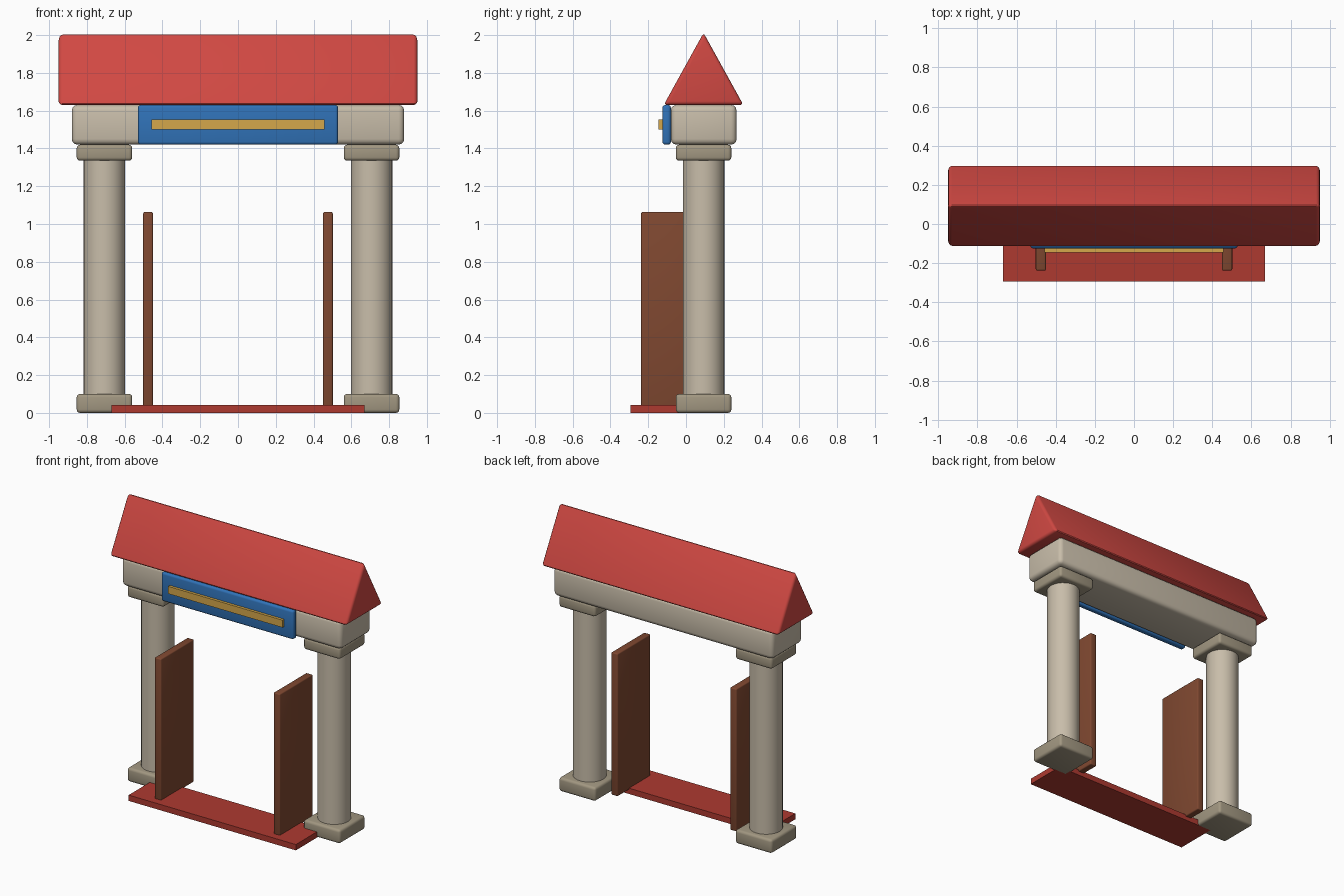
import bpy
import bmesh
import math

if "Cube" in bpy.data.objects:
    bpy.data.objects.remove(bpy.data.objects["Cube"])

YC = 0.093  # depth centre of the columns, beam and roof


def material(name, rgb):
    m = bpy.data.materials.new(name)
    m.diffuse_color = (*rgb, 1)
    m.use_nodes = True
    m.node_tree.nodes["Principled BSDF"].inputs["Base Color"].default_value = m.diffuse_color
    return m


STONE = material("stone", (0.58, 0.51, 0.40))
TRIM = material("dark_stone", (0.36, 0.31, 0.22))
RED = material("roof_red", (0.63, 0.065, 0.055))
MAT_RED = material("mat_red", (0.42, 0.042, 0.03))
BLUE = material("sign_blue", (0.03, 0.17, 0.48))
GOLD = material("gold", (0.66, 0.39, 0.07))
WOOD = material("wood", (0.215, 0.065, 0.03))


def finish(obj, name, mat, bevel=0.0):
    obj.name = name
    obj.data.materials.append(mat)
    bpy.ops.object.select_all(action='DESELECT')
    obj.select_set(True)
    bpy.context.view_layer.objects.active = obj
    if bevel:
        mod = obj.modifiers.new("rounded_edges", 'BEVEL')
        mod.width = bevel
        mod.segments = 3
        mod.limit_method = 'ANGLE'
        bpy.ops.object.modifier_apply(modifier=mod.name)
    bpy.ops.object.shade_smooth_by_angle(angle=math.radians(35))
    return obj


def box(name, xs, ys, zs, mat, bevel=0.0):
    spans = (xs, ys, zs)
    bpy.ops.mesh.primitive_cube_add(size=1, location=[(a + b) / 2 for a, b in spans])
    obj = bpy.context.object
    obj.scale = [b - a for a, b in spans]
    bpy.ops.object.transform_apply(location=False, rotation=False, scale=True)
    return finish(obj, name, mat, bevel)


# Columns with square bases and capitals, and open door leaves
for side, s in (("left", -1), ("right", 1)):
    cx = 0.707 * s
    square = ((cx - 0.147, cx + 0.147), (YC - 0.147, YC + 0.147))
    box(f"{side}_column_base", *square, (0, 0.10), TRIM, 0.018)
    box(f"{side}_column_capital", *square, (1.335, 1.42), TRIM, 0.018)
    bpy.ops.mesh.primitive_cylinder_add(vertices=32, radius=0.11, depth=1.36,
                                        location=(cx, YC, 0.70))
    finish(bpy.context.object, f"{side}_column", STONE)
    dx = 0.476 * s
    box(f"{side}_door", (dx - 0.026, dx + 0.026), (-0.238, 0.14), (0.03, 1.063), WOOD, 0.008)

# Lintel beam
box("beam", (-0.88, 0.88), (-0.08, 0.268), (1.42, 1.63), STONE, 0.03)

# Blank sign board with gold strip
box("sign_board", (-0.53, 0.53), (-0.125, -0.08), (1.42, 1.63), BLUE, 0.015)
box("sign_strip", (-0.458, 0.458), (-0.145, -0.12), (1.50, 1.553), GOLD)

# Entrance mat
box("mat", (-0.67, 0.67), (-0.295, 0.01), (0, 0.042), MAT_RED)

# Gabled roof: extruded triangle with softened edges
bm = bmesh.new()
profile = [(YC - 0.211, 1.63), (YC + 0.211, 1.63), (YC, 2.012)]
face = bm.faces.new([bm.verts.new((-0.95, y, z)) for y, z in profile])
ext = bmesh.ops.extrude_face_region(bm, geom=[face])
bmesh.ops.translate(bm, vec=(1.9, 0, 0),
                    verts=[v for v in ext["geom"] if isinstance(v, bmesh.types.BMVert)])
bmesh.ops.recalc_face_normals(bm, faces=bm.faces)
mesh = bpy.data.meshes.new("roof")
bm.to_mesh(mesh)
bm.free()
roof = bpy.data.objects.new("roof", mesh)
bpy.context.collection.objects.link(roof)
finish(roof, "roof", RED, 0.02)
